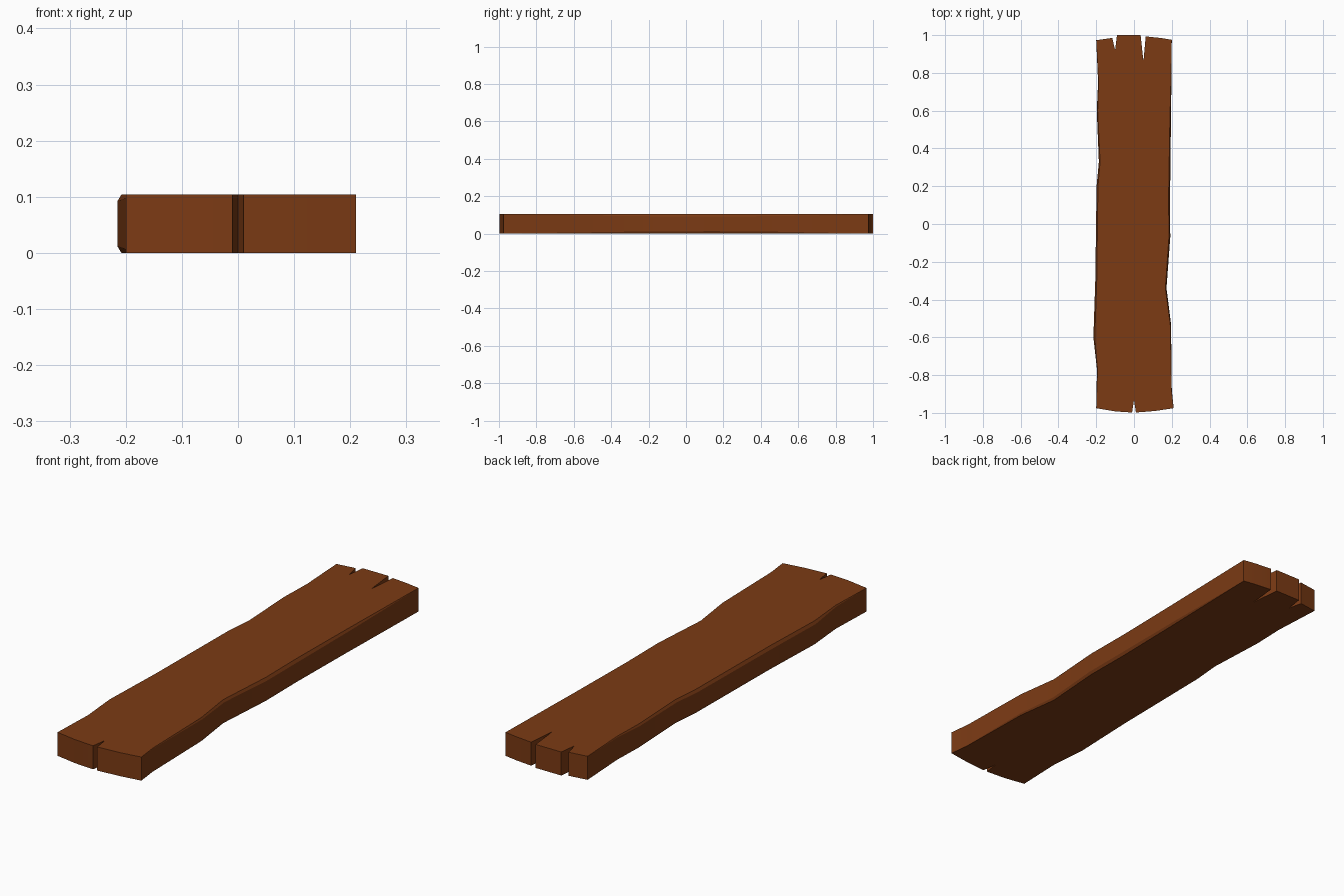
import bpy, bmesh, math

if "Cube" in bpy.data.objects:
    bpy.data.objects.remove(bpy.data.objects["Cube"])

H = 0.104

# Plank ends with split notches (x, y)
front_end = [(-0.20, -0.975), (-0.10, -0.992), (-0.01, -0.998), (0.0, -0.93),
             (0.01, -0.998), (0.11, -0.99), (0.21, -0.975)]
back_end = [(0.20, 0.975), (0.14, 0.985), (0.062, 0.993), (0.05, 0.86),
            (0.035, 1.0), (-0.09, 1.0), (-0.10, 0.92), (-0.115, 0.985),
            (-0.20, 0.973)]
# Worn long sides (x, y, wear depth)
right_side = [(0.20, -0.88, .002), (0.196, -0.53, .007), (0.172, -0.34, .010),
              (0.192, -0.07, .012), (0.191, 0.15, .013), (0.195, 0.50, .010),
              (0.198, 0.75, .005)]
left_side = [(-0.19, 0.75, .004), (-0.197, 0.60, .008), (-0.186, 0.33, .011),
             (-0.198, 0.20, .012), (-0.205, -0.30, .013), (-0.215, -0.60, .012),
             (-0.196, -0.77, .005)]

outline = ([(x, y, 0) for x, y in front_end] + right_side
           + [(x, y, 0) for x, y in back_end] + left_side)

bm = bmesh.new()


def ring(z, top, inner):
    """One loop of the outline; inner loops are pulled in by the wear."""
    verts = []
    for x, y, w in outline:
        px = x - math.copysign(0.6 * w, x) if inner else x
        pz = z if inner else (z - w if top else z + w)
        verts.append(bm.verts.new((px, y, pz)))
    return verts


rings = [ring(0, False, True), ring(0, False, False),
         ring(H, True, False), ring(H, True, True)]

# Sides and worn edges, then top and bottom caps
n = len(outline)
for a, b in zip(rings, rings[1:]):
    for i in range(n):
        j = (i + 1) % n
        bm.faces.new((a[i], a[j], b[j], b[i]))
bm.faces.new(rings[0][::-1])
bm.faces.new(rings[3])
bmesh.ops.remove_doubles(bm, verts=bm.verts, dist=1e-5)
bmesh.ops.triangulate(bm, faces=[f for f in bm.faces if len(f.verts) > 4])
bmesh.ops.recalc_face_normals(bm, faces=bm.faces)

mesh = bpy.data.meshes.new("wooden_plank")
bm.to_mesh(mesh)
bm.free()
plank = bpy.data.objects.new("wooden_plank", mesh)
bpy.context.collection.objects.link(plank)

# Brown wood
wood = bpy.data.materials.new("brown_wood")
wood.diffuse_color = (0.2, 0.043, 0.007, 1)
wood.use_nodes = True
wood.node_tree.nodes["Principled BSDF"].inputs["Base Color"].default_value = wood.diffuse_color
mesh.materials.append(wood)

bpy.context.view_layer.objects.active = plank
plank.select_set(True)
bpy.ops.object.shade_smooth_by_angle(angle=math.radians(28))
